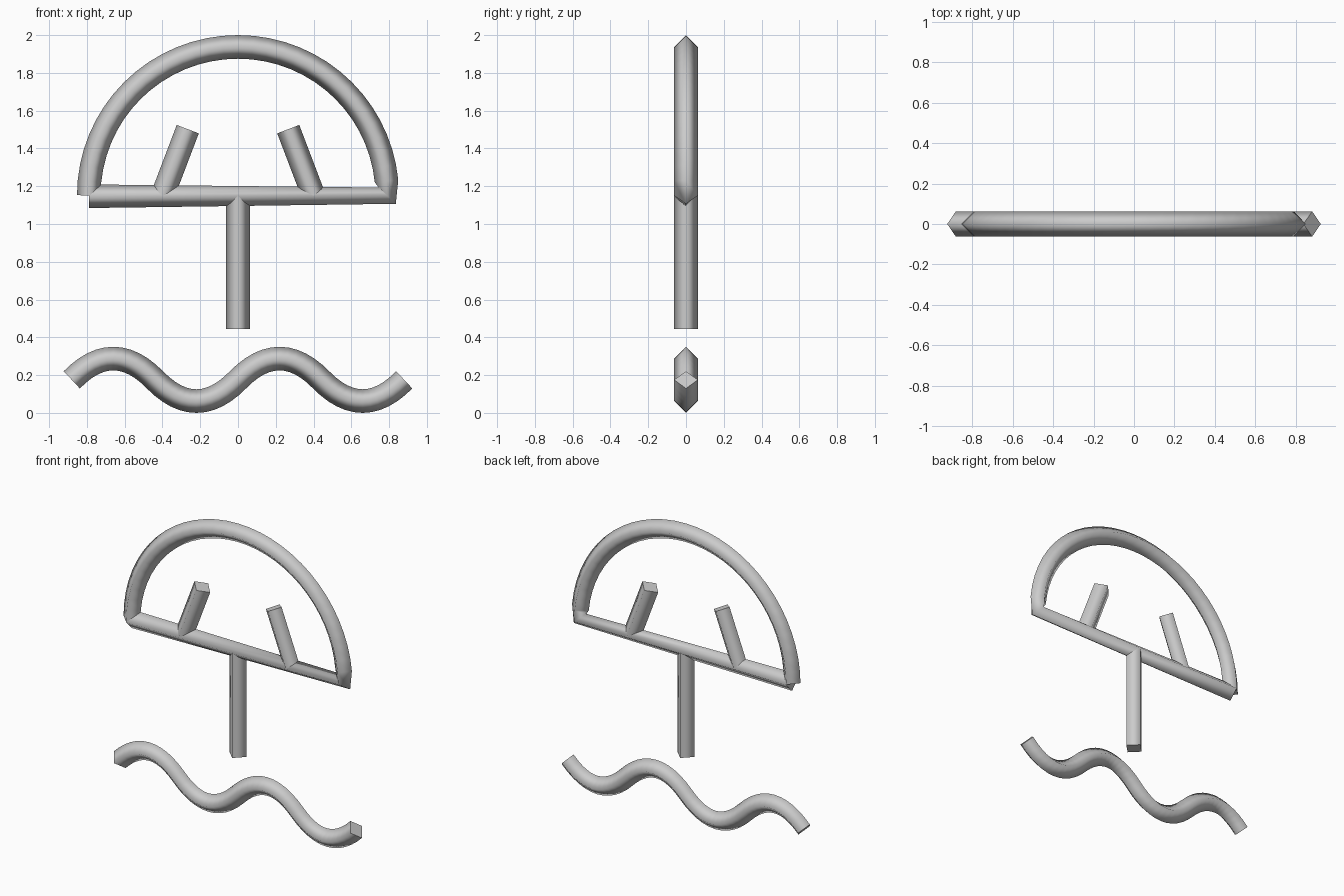
import bpy, math
from mathutils import Vector

if "Cube" in bpy.data.objects:
    bpy.data.objects.remove(bpy.data.objects["Cube"])

R = 0.0625
grey = bpy.data.materials.new("light grey")
grey.diffuse_color = (0.6, 0.6, 0.6, 1)
grey.use_nodes = True
grey.node_tree.nodes["Principled BSDF"].inputs["Base Color"].default_value = grey.diffuse_color


# Sweep a four-sided diamond section along a path in the XZ plane
def rod(name, path):
    pts = [Vector((x, 0, z)) for x, z in path]
    verts, faces = [], []
    n = len(pts)
    for i, p in enumerate(pts):
        a = (p - pts[i - 1]).normalized() if i > 0 else Vector()
        b = (pts[i + 1] - p).normalized() if i < n - 1 else Vector()
        t = (a + b).normalized()
        side = Vector((-t.z, 0, t.x)) * R
        depth = Vector((0, R, 0))
        verts += [p + side, p + depth, p - side, p - depth]
    for i in range(n - 1):
        for k in range(4):
            m = (k + 1) % 4
            faces.append((4*i + k, 4*i + 4 + k, 4*i + 4 + m, 4*i + m))
    e = 4 * (n - 1)
    faces += [(0, 1, 2, 3), (e + 3, e + 2, e + 1, e)]
    me = bpy.data.meshes.new(name)
    me.from_pydata(verts, [], faces)
    me.materials.append(grey)
    # smooth sides, flat end caps
    for poly in me.polygons:
        poly.use_smooth = poly.index < len(faces) - 2
    caps = {tuple(sorted(k)) for f in faces[-2:] for k in zip(f, f[1:] + f[:1])}
    sharp = me.attributes.new("sharp_edge", 'BOOLEAN', 'EDGE')
    for ed in me.edges:
        sharp.data[ed.index].value = tuple(sorted(ed.vertices)) in caps
    me.update()
    ob = bpy.data.objects.new(name, me)
    bpy.context.collection.objects.link(ob)
    return ob


# Dome arc that turns back into the crossbar
N = 32
dome = [(-0.79 * math.cos(math.pi * i / N), 1.15 + 0.7875 * math.sin(math.pi * i / N))
        for i in range(N + 1)]
rod("dome_and_crossbar", dome + [(-0.79, 1.147)])

# Stem below the crossbar
rod("stem", [(0, 1.15), (0, 0.445)])

# Two leaning posts on the crossbar
for s, side in ((-1, "left"), (1, "right")):
    rod(side + "_post", [(s * 0.4, 1.15), (s * 0.266, 1.502)])

# Wave made from four parabolic arches
S = 12
wave = []
for arch in range(4):
    sign = 1 if arch % 2 == 0 else -1
    for j in range(S + (arch == 3)):
        u = 2 * j / S - 1
        wave.append((-0.88 + 0.44 * arch + 0.22 * (u + 1),
                     0.175 + sign * 0.1125 * (1 - u * u)))
rod("wave", wave)
